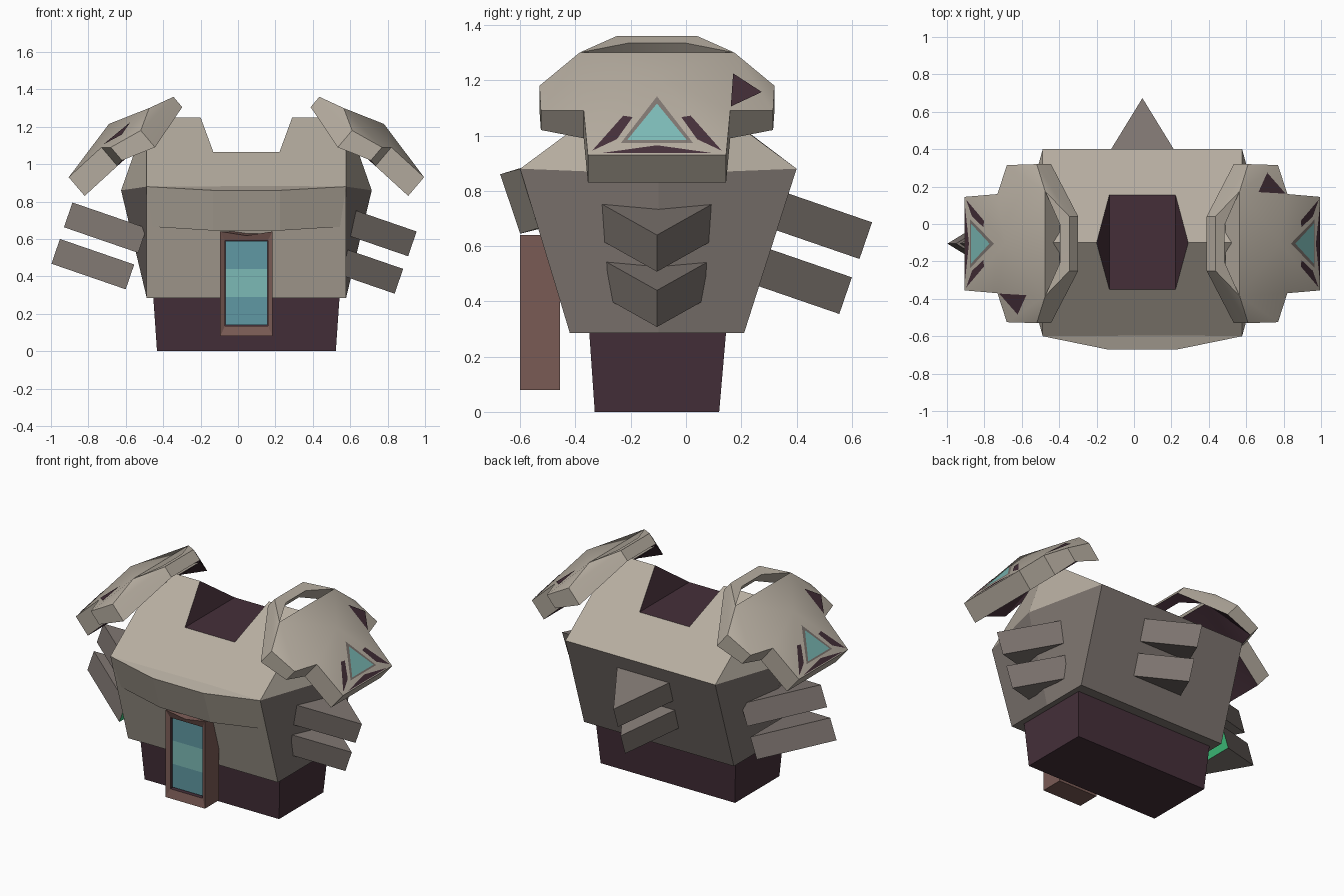
import bpy, bmesh, math
from mathutils import Vector, Matrix

if "Cube" in bpy.data.objects:
    bpy.data.objects.remove(bpy.data.objects["Cube"])

CX, CY = 0.045, -0.105          # centre of the torso


def material(name, rgb):
    m = bpy.data.materials.new(name)
    lin = [((c / 255 + 0.055) / 1.055) ** 2.4 for c in rgb]
    m.diffuse_color = (*lin, 1)
    m.use_nodes = True
    m.node_tree.nodes["Principled BSDF"].inputs["Base Color"].default_value = m.diffuse_color
    return m


STONE = material("pale stone", (182, 173, 160))
DARK = material("dark stone", (126, 117, 112))
MAROON = material("maroon cloth", (69, 47, 57))
BROWN = material("brown frame", (122, 91, 85))
TEAL = material("light teal", (124, 186, 182))
DEEP = material("deep teal", (96, 152, 163))
GREEN = material("green", (64, 195, 125))


def build(name, verts, faces, mats, rule=None, smooth=False):
    """Mesh from points and faces; rule(index, normal, centre) gives the material slot."""
    bm = bmesh.new()
    vs = [bm.verts.new(v) for v in verts]
    if faces is None:
        bmesh.ops.convex_hull(bm, input=vs)
        bmesh.ops.dissolve_limit(bm, angle_limit=0.02, verts=bm.verts[:], edges=bm.edges[:])
    else:
        for f in faces:
            bm.faces.new([vs[i] for i in f])
    bmesh.ops.recalc_face_normals(bm, faces=bm.faces[:])
    bm.normal_update()
    if rule:
        for i, f in enumerate(bm.faces):
            f.material_index = rule(i, f.normal, f.calc_center_median())
    me = bpy.data.meshes.new(name)
    bm.to_mesh(me)
    bm.free()
    ob = bpy.data.objects.new(name, me)
    bpy.context.collection.objects.link(ob)
    for m in mats:
        me.materials.append(m)
    if smooth:
        bpy.context.view_layer.objects.active = ob
        ob.select_set(True)
        bpy.ops.object.shade_smooth_by_angle(angle=math.radians(25))
        ob.select_set(False)
    return ob


# waist block, tapering downwards
build("waist", [(CX + s * w, y, z) for s in (-1, 1)
                for w, z, ys in ((0.478, 0, (-0.33, 0.12)), (0.498, 0.29, (-0.35, 0.145)))
                for y in ys], None, [MAROON])

# torso: each half has the same ten points, left side first
half = [(0.533, -0.42, 0.285), (0.533, 0.21, 0.285), (0.533, -0.6, 0.88), (0.533, 0.4, 0.88),
        (0.67, -0.1, 0.86), (0.533, -0.1, 1.25), (0.245, -0.1, 1.25),
        (0.177, -0.35, 1.065), (0.177, 0.155, 1.065), (0.533, -0.1, 0.285)]
pts = [(CX + s * x, y, z) for s in (-1, 1) for x, y, z in half]
faces = [(2, 12, 15, 16, 17, 7, 6, 5), (3, 13, 15, 16, 18, 8, 6, 5),       # roof
         (0, 10, 12, 2), (1, 11, 13, 3), (0, 9, 1, 11, 19, 10),           # front, back, bottom
         (7, 8, 18, 17)]                                                  # neck floor
for k in (0, 10):
    faces += [(6 + k, 7 + k, 8 + k), (5 + k, 2 + k, 4 + k), (5 + k, 3 + k, 4 + k),
              (2 + k, 4 + k, 9 + k, 0 + k), (3 + k, 4 + k, 9 + k, 1 + k)]
neck = {5, 6, 11}
lower = {3, 4, 9, 10, 14, 15}
build("torso", pts, faces, [STONE, DARK, MAROON],
      lambda i, n, c: 2 if i in neck else 1 if i in lower else 0)

# bulging chest plate
build("chest_plate", [(CX + s * x, y, z) for s in (-1, 1) for x, y, z in
                      ((0.533, -0.6, 0.88), (0.18, -0.672, 0.86),
                       (0.5, -0.535, 0.665), (0.18, -0.6, 0.645), (0.18, -0.5, 0.67),
                       (0.18, -0.59, 0.885))], None, [STONE])


# hanging front frame: nested rings joined from the back to the recess
def ring(w, z0, z1, y, dip=0):
    return [(CX - w, y, z0), (CX, y, z0), (CX + w, y, z0),
            (CX + w, y, z1), (CX, y, z1 - dip), (CX - w, y, z1)]


rings = (ring(0.14, 0.08, 0.64, -0.455) + ring(0.14, 0.08, 0.64, -0.6, 0.022)
         + ring(0.115, 0.135, 0.593, -0.588) + ring(0.115, 0.135, 0.593, -0.555))
faces = [(0, 1, 2, 3, 4, 5), (18, 19, 20, 21, 22, 23)]
for r in (0, 6, 12):
    faces += [(r + i, r + (i + 1) % 6, r + 6 + (i + 1) % 6, r + 6 + i) for i in range(6)]
build("front_frame", rings, faces, [BROWN, MAROON], lambda i, n, c: int(i == 1 or i >= 14))

# three-band glass panel
zs = (0.14, 0.29, 0.44, 0.59)
build("glass_panel", [(CX + s * 0.112, -0.57, z) for z in zs for s in (-1, 1)],
      [(2 * i, 2 * i + 1, 2 * i + 3, 2 * i + 2) for i in range(3)],
      [DEEP, TEAL], lambda i, n, c: int(i == 1))


# wedge fins: triangular prisms with the tip pointing out
def fin(name, tip, heading, pitch, length=0.42, thick=0.14):
    out = Vector((math.cos(heading) * math.cos(pitch), math.sin(heading) * math.cos(pitch),
                  math.sin(pitch)))
    side = Vector((-math.sin(heading), math.cos(heading), 0))
    down = -out.cross(side)
    tip = Vector(tip)
    top = [tip, tip - out * length + side * 0.58 * length, tip - out * length - side * 0.58 * length]
    build(name, top + [p + down * thick for p in top],
          [(0, 1, 2), (3, 4, 5), (0, 1, 4, 3), (0, 2, 5, 3), (1, 2, 5, 4)],
          [DARK, GREEN], lambda i, n, c: int(i == 4))


A = math.radians(19)
fin("right_fin_upper", (0.955, CY, 0.64), 0, -A)
fin("right_fin_lower", (0.883, CY, 0.44), 0, -A)
fin("back_fin_upper", (CX, 0.673, 0.686), math.pi / 2, -A)
fin("back_fin_lower", (CX, 0.6, 0.487), math.pi / 2, -A)
fin("left_fin_upper", (-0.885, CY, 0.795), math.pi, A)
fin("left_fin_lower", (-0.952, CY, 0.6), math.pi, A)

# shoulder pad surface; y is measured from the torso centre
T = Vector((-0.69, 0, 1.215))
rim = [(-0.345, 0.145, 1.36), (-0.395, 0.1, 1.335), (-0.475, 0.28, 1.3), (-0.52, 0.425, 1.18),
       (-0.68, 0.42, 1.09), (-0.73, 0.265, 1.09), (-0.905, 0.25, 0.93)]
shrink = [0.55, 0.55, 0.9, 0.9, 0.7, 1, 1, 1]
outer = [Vector((x, s * y, z)) for s in (1, -1) for x, y, z in rim] + [T]
surf = [(0, 7, 8, 1), (2, 9, 14), (6, 13, 14)]
for k in (0, 7):
    surf += [(0 + k, 1 + k, 2 + k), (0 + k, 2 + k, 3 + k), (2 + k, 3 + k, 4 + k),
             (2 + k, 4 + k, 5 + k), (2 + k, 5 + k, 14), (5 + k, 6 + k, 14)]
inner = [p + Vector((0.085, 0, -0.1)) * shrink[7 if i == 14 else i % 7]
         for i, p in enumerate(outer)]
edges = {}
for f in surf:
    for a, b in zip(f, f[1:] + f[:1]):
        edges.setdefault(frozenset((a, b)), []).append((a, b))
walls = [(e[0][0], e[0][1], e[0][1] + 15, e[0][0] + 15) for e in edges.values() if len(e) == 1]
pad_faces = surf + [tuple(i + 15 for i in f) for f in surf] + walls
n_surf = len(surf)


# emblem shapes on the sloping outer triangle, given as (y, z)
def on_slope(y, z, lift):
    t = (T.z - z) / 0.285
    return Vector((T.x - 0.215 * t, y, z)) + Vector((-0.8, 0, 0.6)) * lift


emblems = [("emblem_border", DARK, 0.003, [(0, 1.14), (0.13, 0.972), (-0.13, 0.972)]),
           ("emblem_gem", TEAL, 0.006, [(0, 1.112), (0.108, 0.98), (-0.108, 0.98)]),
           ("emblem_slot_low", MAROON, 0.003, [(0, 0.963), (0.2, 0.935), (-0.2, 0.935)])]
for s in (1, -1):
    emblems.append(("emblem_slot_side", MAROON, 0.003,
                    [(s * 0.122, 1.07), (s * 0.088, 1.065), (s * 0.145, 0.985), (s * 0.235, 0.943)]))

# notch plate on one wing
P, W, S = outer[9], outer[11], outer[12]
nrm = (W - P).cross(S - P).normalized()
nrm *= 0.006 if nrm.z > 0 else -0.006
notch = [P.lerp(S, 0.38) + nrm, P.lerp(S, 0.95) + nrm, P.lerp(W, 0.7) + nrm]

# the right pad is the left one turned half way round
for side, turn in (("left", 0), ("right", math.pi)):
    place = (Matrix.Translation((CX, CY, 0)) @ Matrix.Rotation(turn, 4, 'Z')
             @ Matrix.Translation((-CX, 0, 0)))
    build(side + "_shoulder_pad", [place @ p for p in outer + inner], pad_faces, [STONE, MAROON],
          lambda i, n, c: int(n_surf <= i < 2 * n_surf), smooth=True)
    build(side + "_pad_notch", [place @ p for p in notch], [(0, 1, 2)], [MAROON])
    for name, mat, lift, shape in emblems:
        build(side + "_" + name, [place @ on_slope(y, z, lift) for y, z in shape],
              [tuple(range(len(shape)))], [mat])
